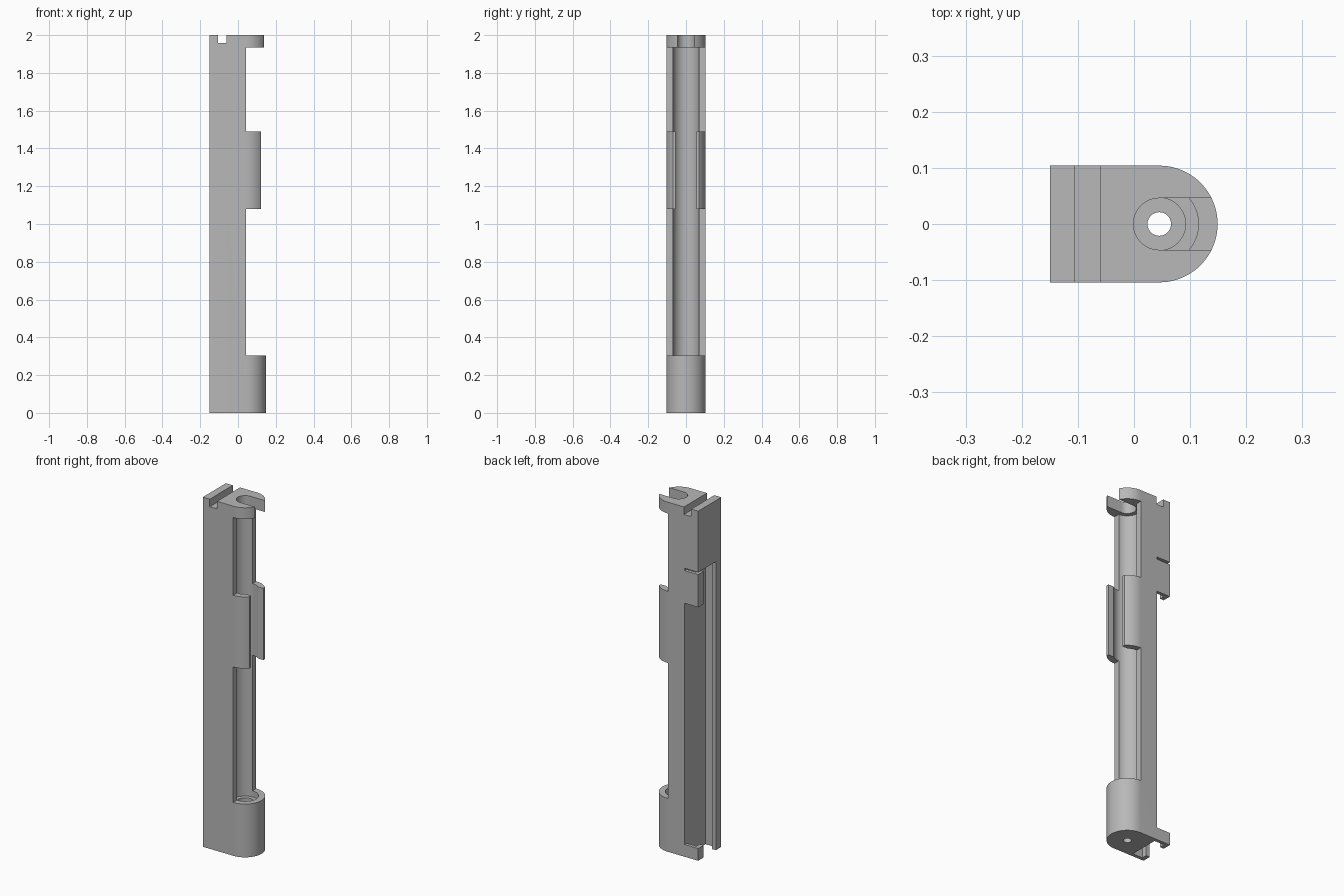
import bpy, bmesh, math

if "Cube" in bpy.data.objects:
    bpy.data.objects.remove(bpy.data.objects["Cube"], do_unlink=True)

grey = bpy.data.materials.new("plain grey")
grey.use_nodes = True
colour = (0.48, 0.48, 0.48, 1)
grey.diffuse_color = colour
grey.node_tree.nodes["Principled BSDF"].inputs["Base Color"].default_value = colour

AXIS = 0.045      # x of the rod channel
HALF = 0.104      # half the body depth
FLOOR = -0.064    # bottom of the rear slot


def prism(name, outline, z0, z1):
    """Extrude a closed counter-clockwise outline from z0 to z1."""
    bm = bmesh.new()
    face = bm.faces.new([bm.verts.new((x, y, z0)) for x, y in outline])
    top = bmesh.ops.extrude_face_region(bm, geom=[face])["geom"]
    for v in top:
        if isinstance(v, bmesh.types.BMVert):
            v.co.z = z1
    bmesh.ops.recalc_face_normals(bm, faces=bm.faces)
    mesh = bpy.data.meshes.new(name)
    bm.to_mesh(mesh)
    bm.free()
    mesh.materials.append(grey)
    obj = bpy.data.objects.new(name, mesh)
    bpy.context.collection.objects.link(obj)
    return obj


def arc(radius, start, end, steps):
    return [(AXIS + radius * math.cos(math.radians(start + (end - start) * i / steps)),
             radius * math.sin(math.radians(start + (end - start) * i / steps)))
            for i in range(steps + 1)]


def rect(x0, x1, y0, y1):
    return [(x0, y0), (x1, y0), (x1, y1), (x0, y1)]


def circle(radius):
    return arc(radius, 0, 360, 48)[:-1]


def cut(body, outline, z0, z1):
    """Remove a prism from the body."""
    cutter = prism("cutter", outline, z0, z1)
    cutter.hide_render = True
    mod = body.modifiers.new("cut", "BOOLEAN")
    mod.operation = "DIFFERENCE"
    mod.solver = "EXACT"
    mod.object = cutter
    bpy.context.view_layer.objects.active = body
    bpy.ops.object.modifier_apply(modifier=mod.name)
    bpy.data.objects.remove(cutter, do_unlink=True)


# Body: straight back with a rounded nose
holder = prism("holder_body", [(-0.15, -HALF)] + arc(HALF, -90, 90, 40) + [(-0.15, HALF)], 0, 2)

# Open stretches between cup, clip and cap, then the trimmed clip tips
for z0, z1 in ((0.305, 1.08), (1.49, 1.935)):
    cut(holder, rect(0.042, 0.3, -0.3, 0.3), z0, z1)
cut(holder, rect(0.122, 0.3, -0.3, 0.3), 1.0, 1.6)

# Rod channel, clip opening, cup bore and drain hole
cut(holder, circle(0.07), 0.27, 1.935)
cut(holder, rect(AXIS, 0.3, -0.055, 0.055), 1.0, 1.6)
cut(holder, circle(0.047), 0.05, 0.4)
cut(holder, circle(0.021), -0.1, 0.2)

# Open-ended slot in the top cap
cut(holder, arc(0.046, 90, 270, 28) + [(0.3, -0.046), (0.3, 0.046)], 1.9, 2.1)

# Groove across the top
cut(holder, rect(-0.106, -0.06, -0.3, 0.3), 1.957, 2.1)

# Rear slot with overhanging lips, open at the bottom
lip = -0.126
cut(holder, [(FLOOR, 0.085), (lip, 0.085), (lip, 0.055), (-0.3, 0.055),
             (-0.3, -0.055), (lip, -0.055), (lip, -0.085), (FLOOR, -0.085)], -0.1, 1.65)

# Side window through one wall of the slot, and the slit above its tab
cut(holder, rect(-0.3, FLOOR, 0, 0.3), 0.07, 1.45)
cut(holder, rect(-0.3, FLOOR, 0, 0.3), 1.637, 1.65)

bpy.ops.object.select_all(action="DESELECT")
holder.select_set(True)
bpy.context.view_layer.objects.active = holder
bpy.ops.object.shade_smooth_by_angle(angle=math.radians(30))
